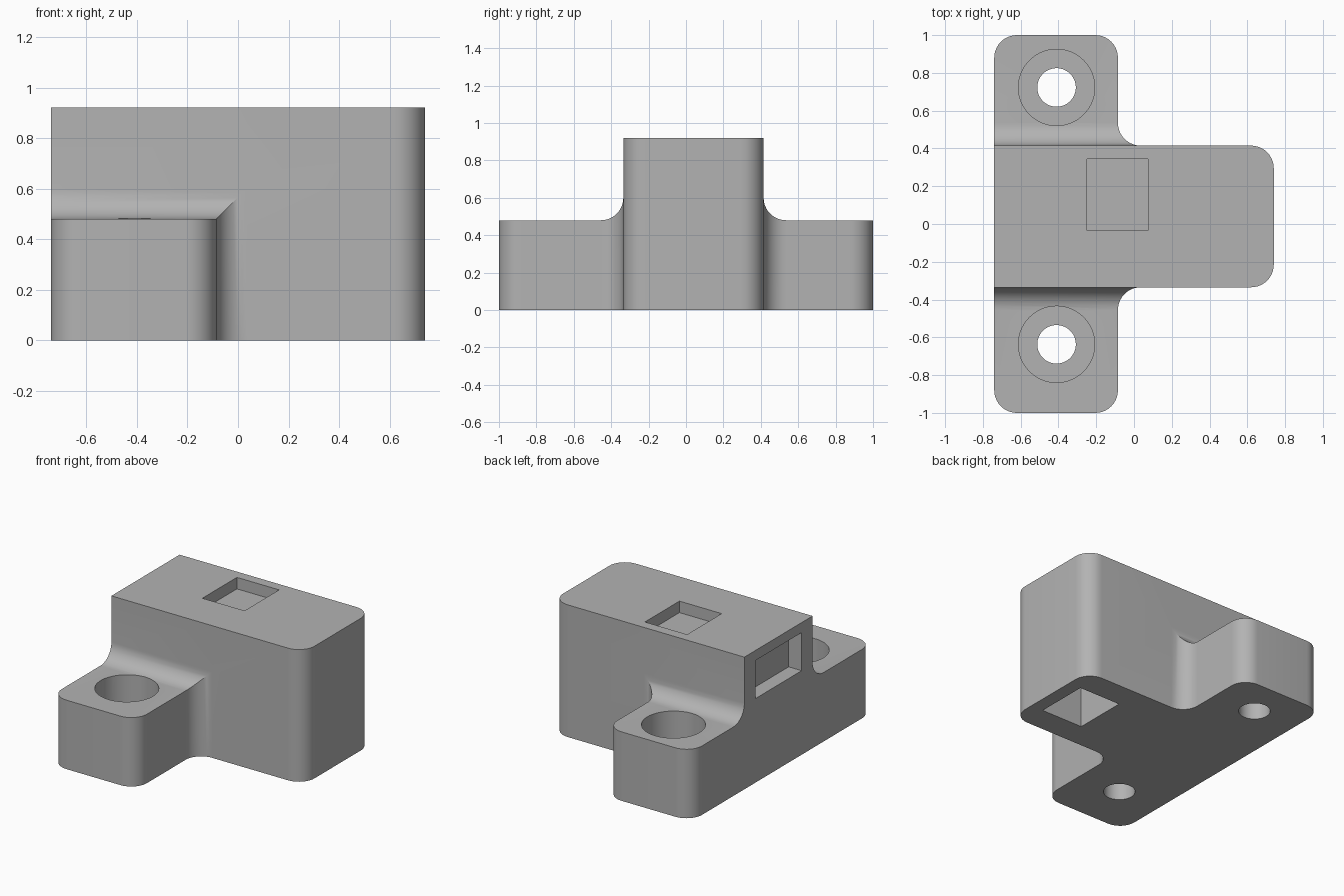
import bpy, bmesh, math
from mathutils import Vector, Matrix

cube = bpy.data.objects.get("Cube")
if cube:
    bpy.data.objects.remove(cube, do_unlink=True)

X = 0.74                          # half length
FRONT, BACK = -0.335, 0.415       # tall block sides
MID_Y = (FRONT + BACK) / 2
EAR_X, EAR_Z, TOP = -0.085, 0.48, 0.92
R = 0.12                          # rounding radius

grey = bpy.data.materials.new("plain_grey")
grey.use_nodes = True
COLOR = (0.45, 0.45, 0.45, 1)
grey.diffuse_color = COLOR
grey.node_tree.nodes["Principled BSDF"].inputs["Base Color"].default_value = COLOR


def rounded(points, steps=10):
    """Outline from (a, b, radius) corners, convex or concave."""
    out = []
    for i, (a, b, r) in enumerate(points):
        p = Vector((a, b))
        if not r:
            out.append(p)
            continue
        u = (Vector(points[i - 1][:2]) - p).normalized()
        v = (Vector(points[(i + 1) % len(points)][:2]) - p).normalized()
        for k in range(steps + 1):
            t = k / steps * math.pi / 2
            out.append(p + r * (u * (1 - math.sin(t)) + v * (1 - math.cos(t))))
    return out


def make_object(name, bm):
    bmesh.ops.recalc_face_normals(bm, faces=bm.faces)
    mesh = bpy.data.meshes.new(name)
    bm.to_mesh(mesh)
    bm.free()
    obj = bpy.data.objects.new(name, mesh)
    bpy.context.collection.objects.link(obj)
    mesh.materials.append(grey)
    return obj


def prism(name, outline, to_3d, direction):
    bm = bmesh.new()
    face = bm.faces.new([bm.verts.new(to_3d(p)) for p in outline])
    res = bmesh.ops.extrude_face_region(bm, geom=[face])
    bmesh.ops.translate(bm, vec=direction,
                        verts=[g for g in res["geom"] if isinstance(g, bmesh.types.BMVert)])
    return make_object(name, bm)


def box(name, x, y, z):
    bm = bmesh.new()
    bmesh.ops.create_cube(bm, size=1)
    for v in bm.verts:
        v.co = [lo + (c + 0.5) * (hi - lo) for c, (lo, hi) in zip(v.co, (x, y, z))]
    return make_object(name, bm)


def cylinder(name, x, y, radius, z0, z1):
    bm = bmesh.new()
    bmesh.ops.create_cone(bm, cap_ends=True, segments=64, radius1=radius, radius2=radius,
                          depth=z1 - z0, matrix=Matrix.Translation((x, y, (z0 + z1) / 2)))
    return make_object(name, bm)


def combine(obj, tool, operation):
    mod = obj.modifiers.new(operation.lower(), "BOOLEAN")
    mod.operation, mod.solver, mod.object = operation, "EXACT", tool
    bpy.context.view_layer.objects.active = obj
    bpy.ops.object.modifier_apply(modifier=mod.name)
    bpy.data.objects.remove(tool, do_unlink=True)


# T-shaped plan, full height
plan = rounded([(-X, -1, R), (EAR_X, -1, R), (EAR_X, FRONT, R), (X, FRONT, R),
                (X, BACK, R), (EAR_X, BACK, R), (EAR_X, 1, R), (-X, 1, R)])
body = prism("mounting_block", plan, lambda p: (p.x, p.y, 0), (0, 0, TOP))

# Stepped side profile with filleted shoulders
side = rounded([(-1.1, -0.1, 0), (1.1, -0.1, 0), (1.1, EAR_Z, 0), (BACK, EAR_Z, R),
                (BACK, 1.1, 0), (FRONT, 1.1, 0), (FRONT, EAR_Z, R), (-1.1, EAR_Z, 0)])
combine(body, prism("side_profile", side, lambda p: (-1, p.x, p.y), (2, 0, 0)), "INTERSECT")

# Counterbored screw holes in both ears
for y in (-0.637, 0.723):
    combine(body, cylinder("screw_hole", -0.41, y, 0.102, -0.1, 1), "DIFFERENCE")
    combine(body, cylinder("counterbore", -0.41, y, 0.202, 0.2, 1), "DIFFERENCE")

# Rectangular pockets in the top, the end and the underside
pockets = {
    "top_pocket": ((-0.25, 0.075), (-0.035, 0.345), (TOP - 0.08, 1)),
    "end_pocket": ((-1, -X + 0.1), (MID_Y - 0.255, MID_Y + 0.255), (0.585, 0.85)),
    "bottom_pocket": ((0.32, 0.645), (MID_Y - 0.19, MID_Y + 0.19), (-0.1, 0.4)),
}
for name, spans in pockets.items():
    combine(body, box(name, *spans), "DIFFERENCE")

bpy.ops.object.select_all(action="DESELECT")
body.select_set(True)
bpy.context.view_layer.objects.active = body
bpy.ops.object.shade_smooth_by_angle(angle=math.radians(30))
